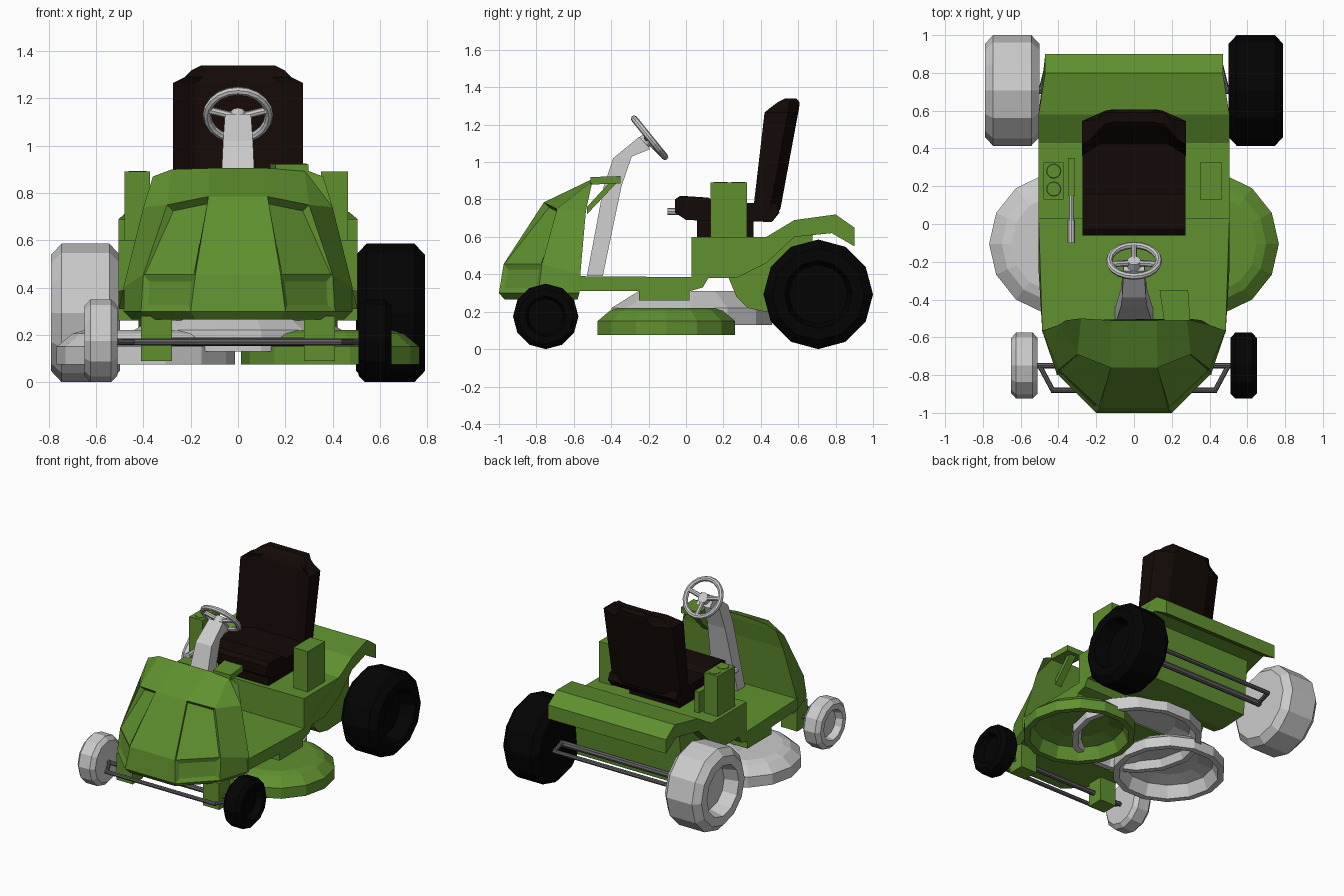
import bpy, bmesh, math
from mathutils import Matrix, Vector

if "Cube" in bpy.data.objects:
    bpy.data.objects.remove(bpy.data.objects["Cube"])


def material(name, rgb):
    m = bpy.data.materials.new(name)
    m.diffuse_color = (*rgb, 1)
    m.use_nodes = True
    m.node_tree.nodes["Principled BSDF"].inputs["Base Color"].default_value = m.diffuse_color
    return m


GREEN = material("green_paint", (0.115, 0.28, 0.028))
BLACK = material("black_rubber", (0.001, 0.001, 0.001))
BROWN = material("dark_vinyl", (0.007, 0.003, 0.002))
DARK = material("dark_metal", (0.12, 0.12, 0.12))


def finish(name, bm, mat):
    bmesh.ops.recalc_face_normals(bm, faces=bm.faces)
    me = bpy.data.meshes.new(name)
    bm.to_mesh(me)
    bm.free()
    if mat:
        me.materials.append(mat)
    ob = bpy.data.objects.new(name, me)
    bpy.context.collection.objects.link(ob)
    return ob


def loft_mesh(rings):
    """Skin a stack of equal-length closed rings and cap both ends."""
    bm = bmesh.new()
    vs = [[bm.verts.new(p) for p in r] for r in rings]
    n = len(vs[0])
    for a, b in zip(vs, vs[1:]):
        for i in range(n):
            j = (i + 1) % n
            bm.faces.new((a[i], a[j], b[j], b[i]))
    bm.faces.new(vs[0])
    bm.faces.new(vs[-1])
    bmesh.ops.recalc_face_normals(bm, faces=bm.faces)
    return bm


def loft(name, rings, mat=None):
    return finish(name, loft_mesh(rings), mat)


def mirror_ring(half):
    return list(half) + [(-x, y, z) for x, y, z in reversed(half)]


def side_prism(name, profile, left, right, mat=None):
    """Extrude a (y, z) profile across x; left/right are functions of y."""
    return loft(name, [[(f(y), y, z) for y, z in profile] for f in (left, right)], mat)


def box(name, lo, hi, mat=None):
    (a, b, c), (d, e, f) = lo, hi
    return loft(name, [[(a, b, z), (d, b, z), (d, e, z), (a, e, z)] for z in (c, f)], mat)


def lathe(name, profile, n, centre, axis, mat=None, side=1):
    """Revolve (along-axis, radius) points around the x or z axis."""
    cx, cy, cz = centre
    rings = []
    for h, r in profile:
        ring = []
        for i in range(n):
            t = 2 * math.pi * i / n
            u, v = r * math.cos(t), r * math.sin(t)
            ring.append((cx + side * h, cy + u, cz + v) if axis == 'x' else (cx + u, cy + v, cz + h))
        rings.append(ring)
    return loft(name, rings, mat)


def rod(name, p, q, r, mat=None, n=8):
    p, q = Vector(p), Vector(q)
    d = q - p
    bm = bmesh.new()
    bmesh.ops.create_cone(bm, cap_ends=True, segments=n, radius1=r, radius2=r, depth=d.length,
                          matrix=Matrix.Translation((p + q) / 2) @ d.to_track_quat('Z', 'Y').to_matrix().to_4x4())
    return finish(name, bm, mat)


# hood: stacked rings, sunk headlights, scoops that deepen under the brow
hood_halves = [
    [(.45, -.58, .265), (.38, -.77, .265), (.18, -.97, .265)],
    [(.485, -.57, .30), (.41, -.79, .30), (.20, -1.0, .30)],
    [(.485, -.565, .40), (.40, -.77, .455), (.18, -.975, .455)],
    [(.40, -.535, .74), (.30, -.69, .75), (.125, -.76, .785)],
    [(.36, -.51, .87), (.28, -.50, .90), (.12, -.51, .905)],
]
bm = loft_mesh([mirror_ring(h) for h in hood_halves])
lights, scoops = [], []
for f in bm.faces:
    c = f.calc_center_median()
    if .22 < abs(c.x) < .33 and c.y < -.75 and c.z > .32:
        (lights if c.z < .45 else scoops).append(f)
bmesh.ops.inset_individual(bm, faces=lights, thickness=.04, depth=-.012)
bmesh.ops.inset_individual(bm, faces=scoops, thickness=.012, depth=0)
for f in scoops:
    push = f.normal * .04
    for v in f.verts:
        if v.co.z > .6:
            v.co -= push
finish("hood", bm, GREEN)

# main body: floor, seat box and rear fender in one side profile
body = [(-.58, .31), (-.58, .39), (.03, .385), (.03, .60), (.43, .60), (.58, .69), (.80, .72), (.90, .65),
        (.90, .55), (.78, .62), (.58, .60), (.43, .46), (.27, .38), (.12, .38), (.09, .33), (.02, .31),
        (.02, .26), (-.25, .26), (-.25, .31)]


def half_width(y):
    return .485 if y < -.5 else .505 if y < .65 else .47


side_prism("body", body, lambda y: -half_width(y), half_width, GREEN)

# rear tub between the wheels
side_prism("rear_tub", [(.22, .40), (.27, .28), (.33, .22), (.42, .20), (.64, .21), (.68, .63), (.45, .56)],
           lambda y: -.42, lambda y: .42, GREEN)

# side consoles, gauges and lever
box("right_console", (.35, .13, .55), (.465, .325, .89), GREEN)
box("left_console", (-.48, .13, .55), (-.373, .325, .89), GREEN)
for i, y in enumerate((.28, .185)):
    lathe(f"gauge_{i}", [(0, .04), (.006, .036)], 12, (-.425, y, .888), 'z', GREEN)
box("lever_slot", (-.35, .15, .59), (-.312, .35, .75), GREEN)
rod("lever_arm", (-.332, .17, .735), (-.332, .0, .735), .012)
rod("lever_grip", (-.332, .02, .735), (-.332, -.10, .735), .019)

# seat
box("seat_pedestal", (-.20, .06, .59), (.20, .36, .70), BROWN)
side_prism("seat_cushion", [(-.06, .73), (-.06, .80), (-.03, .82), (.12, .81), (.16, .78), (.40, .78), (.48, .78),
                            (.50, .73), (.46, .68), (.0, .69)], lambda y: -.272, lambda y: .272, BROWN)
# (z, half width, front y, back y, bolster depth)
back_levels = [(.69, .265, .42, .46, .03), (.75, .275, .42, .505, .06), (1.265, .275, .49, .60, .07),
               (1.29, .225, .50, .605, .05), (1.32, .195, .52, .607, .03), (1.34, .155, .54, .59, .01)]
loft("seat_back", [mirror_ring([(w * .55, b, z), (w, b - .055 if k > .02 else b, z), (w, f - k, z), (w * .65, f, z)])
                   for z, w, f, b, k in back_levels], BROWN)

# steering column: (half width, front y/z, back y/z)
column = [(.10, -.53, .39, -.445, .39), (.07, -.44, .87, -.345, .87),
          (.063, -.39, 1.02, -.29, 1.03), (.055, -.25, 1.135, -.19, 1.07)]
loft("steering_column", [[(-w, a, b), (w, a, b), (w, c, d), (-w, c, d)] for w, a, b, c, d in column])

# steering wheel
M = Matrix.Translation((0, -.195, 1.13)) @ Matrix.Rotation(math.radians(-51), 4, 'X')
rim = []
for i in range(21):
    t = 2 * math.pi * i / 20
    rim.append([M @ Vector(((.131 + .018 * math.cos(a)) * math.cos(t), (.131 + .018 * math.cos(a)) * math.sin(t),
                            .018 * math.sin(a))) for a in [k * math.pi / 4 for k in range(8)]])
loft("steering_wheel_rim", rim)
for i, a in enumerate((-12, 90, 192)):
    t = math.radians(a)
    rod(f"steering_spoke_{i}", M @ Vector((0, 0, -.015)),
        M @ Vector((.13 * math.cos(t), .13 * math.sin(t), 0)), .016)
rod("steering_hub", M @ Vector((0, 0, -.05)), M @ Vector((0, 0, .003)), .036, n=12)

# control panel behind the hood
side_prism("control_panel", [(-.51, .88), (-.51, .92), (-.35, .925), (-.35, .885)],
           lambda y: .137 - (y + .36) * .15, lambda y: .287 - (y + .36) * .07, GREEN)
side_prism("control_panel_strut", [(-.53, .72), (-.53, .76), (-.41, .89), (-.37, .89)],
           lambda y: .19, lambda y: .24, GREEN)


# wheels: flat inside, dished outside
def wheel(name, side, x0, x1, y, R, n, mat):
    w, c = x1 - x0, .15 * R
    lathe(name, [(0, .55 * R), (0, .84 * R), (c, R), (w - c, R), (w, .84 * R), (w, .62 * R), (w - .35 * w, .54 * R)],
          n, (side * x0, y, R), 'x', mat, side)


for s, side, mat in (("right", 1, BLACK), ("left", -1, None)):
    wheel(s + "_rear_wheel", side, .50, .79, .707, .293, 12, mat)
    wheel(s + "_front_wheel", side, .51, .65, -.75, .175, 12, mat)
    # steering knuckles and axle brackets
    rod(s + "_front_arm", (side * .50, -.75, .17), (side * .43, -.88, .17), .013, DARK)
    rod(s + "_front_stub", (side * .36, -.75, .17), (side * .53, -.75, .17), .015, DARK)
    rod(s + "_rear_arm", (side * .49, .71, .30), (side * .455, .85, .30), .015, DARK)
    x0, x1 = sorted((side * .28, side * .41))
    box(s + "_axle_bracket", (x0, -.80, .09), (x1, -.68, .28), GREEN)

# axles and tie rods
rod("front_axle", (-.40, -.75, .17), (.40, -.75, .17), .018, DARK)
rod("front_tie_rod", (-.44, -.88, .17), (.44, -.88, .17), .014, DARK)
rod("rear_axle", (-.52, .71, .295), (.52, .71, .295), .022, DARK)
rod("rear_tie_rod", (-.46, .85, .30), (.46, .85, .30), .015, DARK)

# mower decks: hollow underneath, the middle one wider and higher
deck = [(.11, .20), (.085, .30), (0, .335), (0, .377), (.075, .377), (.13, .31), (.145, .26)]
lathe("right_deck", deck, 14, (.39, -.105, .075), 'z', GREEN)
lathe("left_deck", deck, 14, (-.39, -.105, .075), 'z')
lathe("middle_deck", [(.14, .26), (.10, .36), (0, .40), (0, .44), (.09, .44), (.15, .34), (.18, .29)],
      14, (0, .03, .13), 'z')
